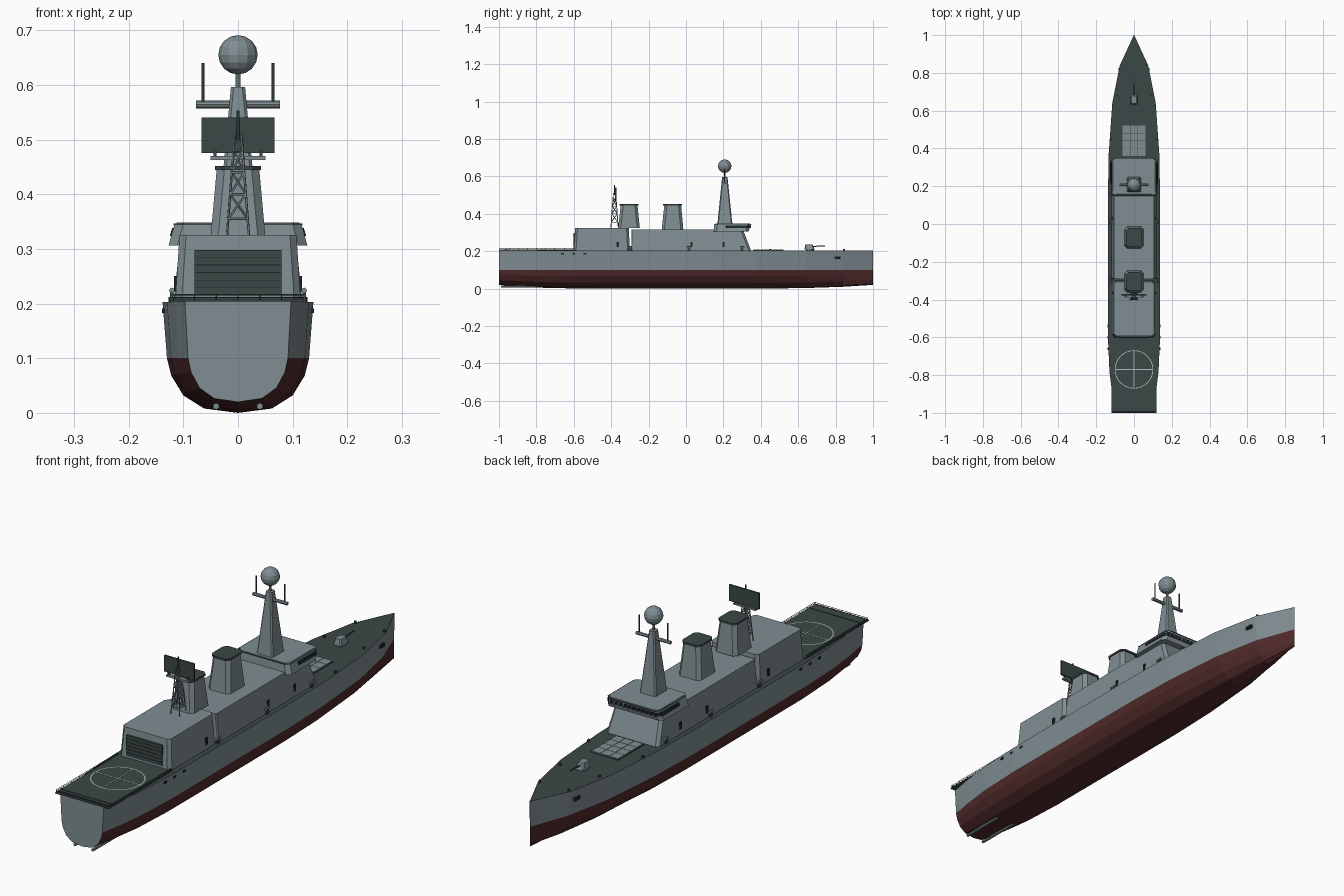
import bpy, bmesh, math
from mathutils import Vector

if "Cube" in bpy.data.objects:
    bpy.data.objects.remove(bpy.data.objects["Cube"])


def material(name, rgb):
    m = bpy.data.materials.new(name)
    m.diffuse_color = (*rgb, 1)
    m.use_nodes = True
    m.node_tree.nodes["Principled BSDF"].inputs["Base Color"].default_value = m.diffuse_color
    return m


GREY = material("hull grey", (0.215, 0.27, 0.29))
DECK = material("deck dark green grey", (0.042, 0.064, 0.061))
RED = material("underwater red", (0.085, 0.024, 0.025))
BLACK = material("window black", (0.012, 0.018, 0.02))
WHITE = material("marking white", (0.45, 0.52, 0.52))


def finish(name, bm, *mats):
    bmesh.ops.recalc_face_normals(bm, faces=bm.faces)
    me = bpy.data.meshes.new(name)
    bm.to_mesh(me)
    bm.free()
    for m in mats:
        me.materials.append(m)
    ob = bpy.data.objects.new(name, me)
    bpy.context.collection.objects.link(ob)
    return ob


def loft(bm, rings, cap=True):
    vs = [[bm.verts.new(p) for p in r] for r in rings]
    n = len(vs[0])
    for a, b in zip(vs, vs[1:]):
        for i in range(n):
            j = (i + 1) % n
            bm.faces.new((a[i], a[j], b[j], b[i]))
    if cap:
        bm.faces.new(vs[0])
        bm.faces.new(vs[-1])


def ring(w, y0, y1, z, c, x=0):
    """Rectangle outline with chamfered corners."""
    pts = [(w, y0 + c), (w, y1 - c), (w - c, y1), (-w + c, y1),
           (-w, y1 - c), (-w, y0 + c), (-w + c, y0), (w - c, y0)]
    return [(x + px, py, z) for px, py in pts]


def block(name, mat, bottom, top, c=0.012):
    """Tapered block; bottom and top are (half width, y0, y1, z)."""
    bm = bmesh.new()
    loft(bm, [ring(*bottom, c), ring(*top, c)])
    return finish(name, bm, mat)


def box(name, mat, x0, x1, y0, y1, z0, z1):
    bm = bmesh.new()
    loft(bm, [[(x0, y0, z), (x1, y0, z), (x1, y1, z), (x0, y1, z)] for z in (z0, z1)])
    return finish(name, bm, mat)


def rods(name, mat, pairs, r, sides=6):
    bm = bmesh.new()
    for a, b in pairs:
        a, b = Vector(a), Vector(b)
        q = (b - a).to_track_quat('Z', 'Y')
        offs = [q @ Vector((r * math.cos(t), r * math.sin(t), 0))
                for t in (2 * math.pi * i / sides for i in range(sides))]
        loft(bm, [[p + o for o in offs] for p in (a, b)])
    return finish(name, bm, mat)


# Hull lofted from one half section: y, deck half width, keel height, fullness
half = [(0.138, 0.203), (0.130, 0.1), (0.122, 0.068), (0.1, 0.032), (0.062, 0.008)]
stations = [(-1, 0.097, 0.02, 1), (-0.9, 0.115, 0.012, 1), (-0.78, 0.13, 0.005, 1),
            (-0.6, 0.138, 0.001, 1), (-0.2, 0.138, 0, 1), (0.15, 0.138, 0, 1),
            (0.37, 0.134, 0, 0.95), (0.64, 0.115, 0.003, 0.84),
            (0.84, 0.075, 0.01, 0.7), (1, 0.001, 0.02, 0.7)]
rings = []
for y, w, keel, full in stations:
    pts = []
    for x, z in half:
        zz = z if z >= 0.1 else keel + z * (0.1 - keel) / 0.1
        pts.append((x * w / 0.138 * (1 - (1 - full) * (1 - z / 0.203)), y, zz))
    rings.append(pts + [(0, y, keel)] + [(-x, y, z) for x, y, z in reversed(pts)])
bm = bmesh.new()
loft(bm, rings)
bmesh.ops.recalc_face_normals(bm, faces=bm.faces)
for f in bm.faces:
    f.normal_update()
    if f.normal.z > 0.9:
        f.material_index = 1
    elif f.calc_center_median().z < 0.098 and f.normal.y > -0.9:
        f.material_index = 2
finish("hull", bm, GREY, DECK, RED)

# Flight deck with landing marks and railing
box("flight_deck", DECK, -0.12, 0.12, -1, -0.59, 0.203, 0.207)
box("deck_edge_bar", DECK, -0.12, 0.12, -0.966, -0.958, 0.207, 0.209)
bm = bmesh.new()
circle = []
for r in (0.098, 0.102):
    circle.append([(r * math.cos(t), -0.77 + r * math.sin(t), 0.208)
                   for t in (math.pi * i / 16 for i in range(32))])
loft(bm, circle, cap=False)
finish("landing_circle", bm, WHITE)
box("landing_line", WHITE, -0.1, 0.1, -0.772, -0.768, 0.207, 0.208)
box("landing_centre_line", WHITE, -0.0015, 0.0015, -0.868, -0.672, 0.207, 0.2078)
rails = []
for z in (0.211, 0.216):
    rails.append(((-0.119, -0.995, z), (0.119, -0.995, z)))
    for s in (-1, 1):
        rails.append(((s * 0.119, -0.995, z), (s * 0.119, -0.6, z)))
for i in range(9):
    for s in (-1, 1):
        y = -0.995 + i * 0.049
        rails.append(((s * 0.119, y, 0.205), (s * 0.119, y, 0.217)))
for i in range(1, 6):
    x = -0.119 + i * 0.0397
    rails.append(((x, -0.995, 0.205), (x, -0.995, 0.217)))
rods("flight_deck_railing", DECK, rails, 0.0011, 4)

# Hangar with slatted door
block("hangar", GREY, (0.115, -0.6, -0.3, 0.203), (0.107, -0.592, -0.306, 0.325))
box("hangar_door", DECK, -0.08, 0.08, -0.602, -0.59, 0.215, 0.298)
for i in range(5):
    z = 0.228 + i * 0.014
    box("door_slat", BLACK, -0.08, 0.08, -0.603, -0.6, z, z + 0.0015)

# Main superstructure and bridge
block("main_superstructure", GREY, (0.118, -0.292, 0.25, 0.203), (0.106, -0.292, 0.25, 0.315), 0.004)
block("bridge_base", GREY, (0.118, 0.14, 0.348, 0.203), (0.106, 0.15, 0.305, 0.315))
block("bridge", GREY, (0.127, 0.148, 0.335, 0.306), (0.116, 0.152, 0.347, 0.346), 0.016)
block("bridge_windows", BLACK, (0.1245, 0.2, 0.3425, 0.324), (0.1205, 0.2, 0.3465, 0.338), 0.016)
for i in range(11):
    x = -0.1 + i * 0.02
    box("window_mullion", GREY, x - 0.0015, x + 0.0015, 0.338, 0.347, 0.323, 0.339)
block("bridge_roof_rim", DECK, (0.118, 0.151, 0.349, 0.344), (0.118, 0.151, 0.349, 0.346), 0.016)
block("bridge_roof", GREY, (0.113, 0.157, 0.343, 0.345), (0.112, 0.158, 0.342, 0.348), 0.014)

# Funnels with dark caps
for name, y, z in (("forward_funnel", -0.072, 0.314), ("aft_funnel", -0.305, 0.324)):
    block(name, GREY, (0.05, y - 0.058, y + 0.058, z), (0.039, y - 0.044, y + 0.046, 0.445), 0.014)
    block(name + "_cap", DECK, (0.042, y - 0.05, y + 0.05, 0.444),
          (0.042, y - 0.05, y + 0.05, 0.452), 0.014)

# Main mast, yard, aerials and radome
block("main_mast", GREY, (0.036, 0.168, 0.248, 0.346), (0.013, 0.193, 0.222, 0.596), 0.005)
rods("radome_neck", GREY, [((0, 0.207, 0.59), (0, 0.207, 0.63))], 0.005, 8)
rods("mast_yard", GREY, [((-0.077, 0.207, 0.564), (0.077, 0.207, 0.564))], 0.007, 8)
rods("yard_aerials", DECK, [((s * 0.064, 0.207, 0.566), (s * 0.064, 0.207, 0.64)) for s in (-1, 1)], 0.003)
bm = bmesh.new()
bmesh.ops.create_uvsphere(bm, u_segments=12, v_segments=8, radius=0.036)
bmesh.ops.translate(bm, verts=bm.verts, vec=(0, 0.207, 0.655))
finish("radome", bm, GREY)

# Lattice mast with flat radar panel
YL = -0.382


def leg(sx, sy, z):
    r = 0.02 - 0.014 * (z - 0.325) / 0.185
    return (sx * r, YL + sy * r, z)


corners = [(1, 1), (-1, 1), (-1, -1), (1, -1)]
struts = []
levels = (0.355, 0.4, 0.44, 0.48)
for a, b in zip(corners, corners[1:] + corners[:1]):
    struts.append((leg(*a, 0.322), leg(*a, 0.51)))
    for z in levels:
        struts.append((leg(*a, z), leg(*b, z)))
    for z0, z1 in zip(levels, levels[1:]):
        struts.append((leg(*a, z0), leg(*b, z1)))
rods("lattice_mast", GREY, struts, 0.0022, 5)
box("radar_platform", GREY, -0.05, 0.05, YL - 0.008, YL + 0.008, 0.463, 0.47)
for s in (-1, 1):
    box("radar_bracket", DECK, s * 0.042 - 0.003, s * 0.042 + 0.003, YL - 0.004, YL + 0.006, 0.468, 0.48)
box("radar_panel", DECK, -0.067, 0.067, YL + 0.003, YL + 0.011, 0.475, 0.54)
rods("radar_post", DECK, [((0, YL, 0.5), (0, YL, 0.553))], 0.003)

# Missile hatch grid on foredeck
box("hatch_base", DECK, -0.062, 0.062, 0.358, 0.522, 0.203, 0.206)
for i in range(3):
    for j in range(4):
        x, y = -0.06 + i * 0.0405, 0.36 + j * 0.0405
        box("hatch", GREY, x, x + 0.039, y, y + 0.039, 0.204, 0.209)

# Deck gun
rods("gun_ring", GREY, [((0, 0.66, 0.203), (0, 0.66, 0.212))], 0.018, 10)
block("gun_turret", GREY, (0.019, 0.633, 0.688, 0.21), (0.013, 0.638, 0.677, 0.236), 0.005)
rods("gun_barrel", DECK, [((0, 0.67, 0.225), (0, 0.742, 0.229))], 0.003)

# Side fittings, mirrored
for s in (-1, 1):
    for y in (-0.365, 0.03, 0.2):
        x = s * 0.114
        box("side_door", BLACK, x - 0.003, x + 0.003, y - 0.006, y + 0.006, 0.222, 0.25)
    for y in (-0.3, 0.015, 0.3):
        rods("life_raft", GREY, [((s * 0.121, y - 0.012, 0.224), (s * 0.121, y + 0.012, 0.224))], 0.005, 8)
        box("raft_cradle", DECK, s * 0.121 - 0.003, s * 0.121 + 0.003, y - 0.008, y + 0.008, 0.203, 0.221)
    for y in (-0.66, -0.6, -0.54):
        box("hull_port", BLACK, s * 0.136 - 0.003, s * 0.136 + 0.003, y - 0.007, y + 0.007, 0.183, 0.191)
    box("anchor", BLACK, s * 0.077 - 0.006, s * 0.077 + 0.006, 0.795, 0.825, 0.158, 0.171)
    for x, y in ((0.088, 0.68), (0.065, 0.845), (0.122, 0.45)):
        rods("bollard", DECK, [((s * x, y, 0.203), (s * x, y, 0.212))], 0.005, 8)
    # Propeller shaft
    rods("propeller_shaft", GREY, [((s * 0.04, -0.99, 0.012), (s * 0.04, -0.8, 0.012))], 0.006, 8)
